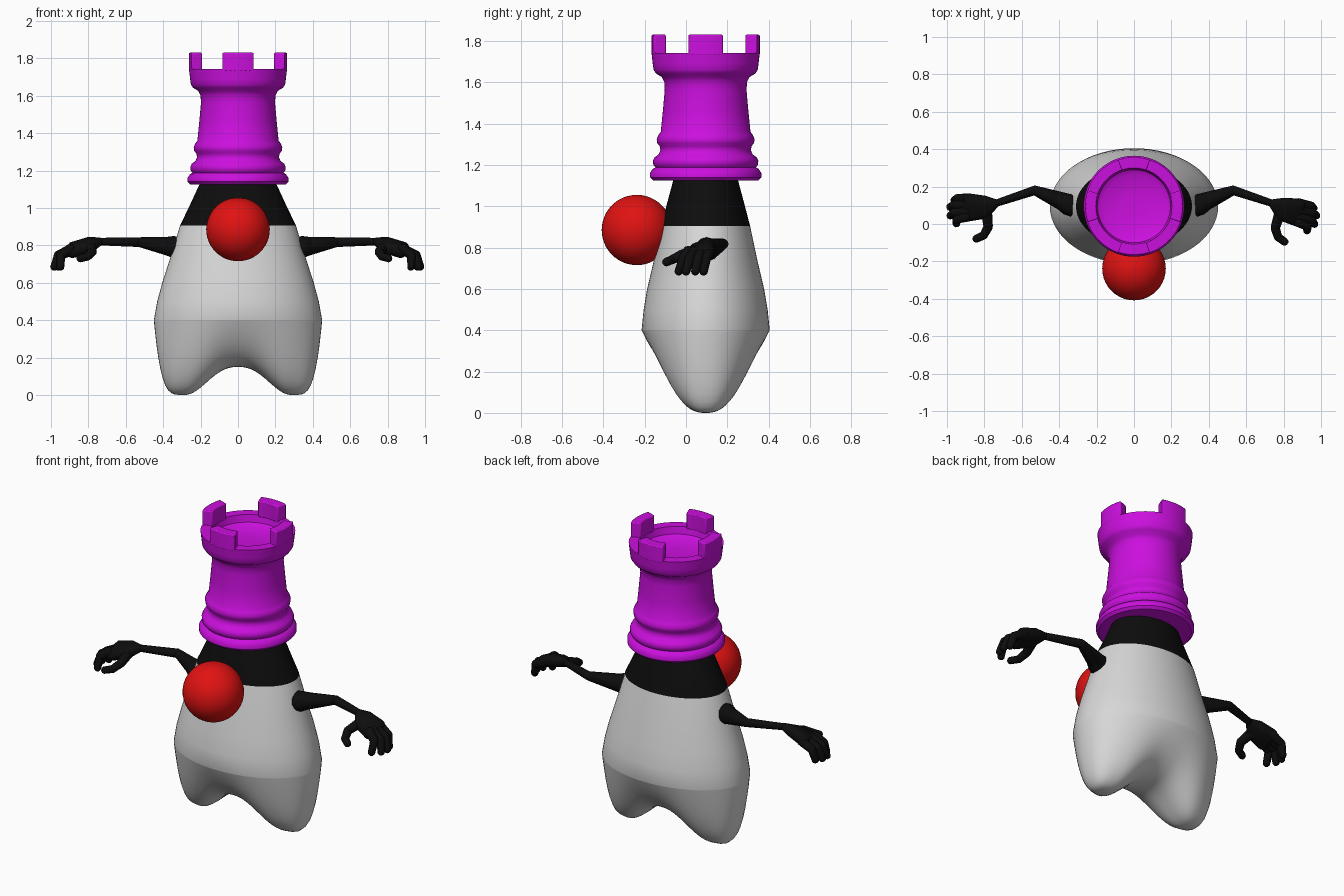
import bpy, bmesh
from math import sin, cos, pi, radians, tau
from mathutils import Vector, Matrix

cube = bpy.data.objects.get("Cube")
if cube:
    bpy.data.objects.remove(cube, do_unlink=True)


def material(name, rgb):
    m = bpy.data.materials.new(name)
    m.use_nodes = True
    m.diffuse_color = (*rgb, 1)
    m.node_tree.nodes["Principled BSDF"].inputs["Base Color"].default_value = (*rgb, 1)
    return m


PURPLE = material("purple", (0.6, 0.005, 0.73))
RED = material("red", (0.75, 0.006, 0.006))
WHITE = material("off_white", (0.68, 0.68, 0.68))
BLACK = material("black", (0.004, 0.004, 0.004))
CY = 0.095  # depth of the body's upright axis


def finish(name, bm, mats, angle=40):
    bmesh.ops.recalc_face_normals(bm, faces=bm.faces)
    me = bpy.data.meshes.new(name)
    bm.to_mesh(me)
    bm.free()
    for m in mats:
        me.materials.append(m)
    ob = bpy.data.objects.new(name, me)
    bpy.context.collection.objects.link(ob)
    bpy.ops.object.select_all(action='DESELECT')
    ob.select_set(True)
    bpy.context.view_layer.objects.active = ob
    bpy.ops.object.shade_smooth_by_angle(angle=radians(angle))
    return ob


def loft(bm, rings):
    """Skin closed rings of equal length and cap both ends."""
    rows = [[bm.verts.new(p) for p in ring] for ring in rings]
    for a, b in zip(rows, rows[1:]):
        for i in range(len(a)):
            j = (i + 1) % len(a)
            bm.faces.new((a[i], a[j], b[j], b[i]))
    bm.faces.new(rows[0])
    bm.faces.new(rows[-1])


def oval(rx, ry, z, n=64):
    return [(rx * cos(tau * i / n), CY + ry * sin(tau * i / n), z) for i in range(n)]


def hull(bm, balls):
    """Rounded solid wrapped around (position, radius) balls."""
    tmp = bmesh.new()
    for p, r in balls:
        bmesh.ops.create_icosphere(tmp, subdivisions=2, radius=r,
                                   matrix=Matrix.Translation(p))
    res = bmesh.ops.convex_hull(tmp, input=tmp.verts)
    inner = [g for g in res["geom_interior"] if isinstance(g, bmesh.types.BMVert)]
    bmesh.ops.delete(tmp, geom=inner, context='VERTS')
    me = bpy.data.meshes.new("tmp")
    tmp.to_mesh(me)
    tmp.free()
    bm.from_mesh(me)
    bpy.data.meshes.remove(me)


def chain(bm, balls):
    for pair in zip(balls, balls[1:]):
        hull(bm, pair)


# Body: tapered ovals above, two-lobed underside below
RX, RY, RIM, FOOT = 0.45, 0.31, 0.4, 0.63


def underside(u, w):
    """Height under the point (u, w) of the unit disc."""
    u = abs(u)
    if u < FOOT:
        base = 0.075 * (1 + cos(pi * (u / FOOT) ** 1.2))
    else:
        base = RIM * ((u - FOOT) / (1 - FOOT)) ** 4.5
    v = min(1, abs(w) / max(1e-4, (1 - u * u)) ** 0.5)
    return base + (RIM - base) * v ** 2.6


bm = bmesh.new()
rings = [oval(*s) for s in ((0.195, 0.15, 1.15), (0.255, 0.185, 1.02), (0.31, 0.215, 0.905),
                            (0.36, 0.25, 0.74), (0.405, 0.283, 0.6), (0.432, 0.3, 0.5),
                            (RX, RY, RIM))]
STEPS = 24
for k in range(1, STEPS):
    r = cos(k / STEPS * pi / 2)
    rings.append([(x, y, underside(x / RX, (y - CY) / RY))
                  for x, y, _ in oval(RX * r, RY * r, 0)])
loft(bm, rings)
for f in bm.faces:
    f.material_index = 1 if f.calc_center_median().z > 0.905 else 0
finish("body", bm, [WHITE, BLACK], 60)

# Nose
bm = bmesh.new()
bmesh.ops.create_uvsphere(bm, u_segments=40, v_segments=24, radius=0.17,
                          matrix=Matrix.Translation((0, -0.238, 0.885)))
finish("nose", bm, [RED])

# Tower hat: turned profile of radius and height
PROFILE = [(0.18, 1.125), (0.255, 1.125), (0.27, 1.14), (0.27, 1.16), (0.257, 1.18),
           (0.243, 1.188), (0.253, 1.2), (0.255, 1.22), (0.247, 1.237), (0.228, 1.25),
           (0.219, 1.27), (0.222, 1.29), (0.234, 1.305), (0.237, 1.325), (0.228, 1.345),
           (0.217, 1.36), (0.207, 1.46), (0.198, 1.56), (0.2, 1.6), (0.212, 1.625),
           (0.24, 1.642), (0.252, 1.66), (0.256, 1.69), (0.262, 1.742), (0.205, 1.742),
           (0.195, 1.7), (0.17, 1.685), (0.05, 1.68)]
bm = bmesh.new()
loft(bm, [oval(r, r, z) for r, z in PROFILE])
finish("tower_hat", bm, [PURPLE])

# Battlements on the rim
bm = bmesh.new()
SECTION = [(0.202, 1.73), (0.262, 1.73), (0.262, 1.83), (0.202, 1.83)]
for q in range(4):
    angles = [radians(90 * q - 19 + 38 * i / 8) for i in range(9)]
    loft(bm, [[(r * cos(a), CY + r * sin(a), z) for r, z in SECTION] for a in angles])
ob = finish("battlements", bm, [PURPLE])
bev = ob.modifiers.new("soft_edges", 'BEVEL')
bev.width = 0.006
bev.segments = 2

# Arms and hands, shaped on the left and mirrored for the right
WRIST = (0.74, 0.11, 0.82)
ARM = [((0.34, 0.1, 0.79), 0.06), ((0.38, 0.12, 0.795), 0.05),
       ((0.53, 0.18, 0.817), 0.026), (WRIST, 0.02)]
PALM = [(WRIST, 0.022), ((0.8, 0.105, 0.81), 0.035), ((0.88, 0.1, 0.785), 0.036),
        ((0.87, 0.02, 0.765), 0.034), ((0.79, 0.05, 0.79), 0.034)]
THUMB = [((0.78, 0.06, 0.79), 0.03), ((0.755, -0.02, 0.765), 0.025),
         ((0.77, -0.07, 0.74), 0.022), ((0.805, -0.095, 0.73), 0.021)]
# Each finger: knuckle depth, tip reach, tip depth
FINGERS = [(0.11, 0.96, 0.085), (0.075, 0.975, 0.045), (0.04, 0.965, 0.0),
           (0.01, 0.925, -0.035)]

for side, sx, turn in (("left", 1, 0), ("right", -1, 11)):
    mirror = Matrix.Diagonal((sx, 1, 1, 1))
    pivot = Matrix.Translation(WRIST)
    swing = pivot @ Matrix.Rotation(radians(turn), 4, 'Z') @ pivot.inverted()

    bm = bmesh.new()
    chain(bm, ARM)
    bm.transform(mirror)
    finish(side + "_arm", bm, [BLACK])

    bm = bmesh.new()
    hull(bm, PALM)
    chain(bm, THUMB)
    for ky, tx, ty in FINGERS:
        knuckle = Vector((0.88, ky, 0.78))
        tip = Vector((tx, ty, 0.685))
        middle = (knuckle + tip) / 2 + Vector((0.025, 0, 0.015))
        chain(bm, [(knuckle, 0.028), (middle, 0.024), (tip, 0.021)])
    bm.transform(mirror @ swing)
    finish(side + "_hand", bm, [BLACK])
